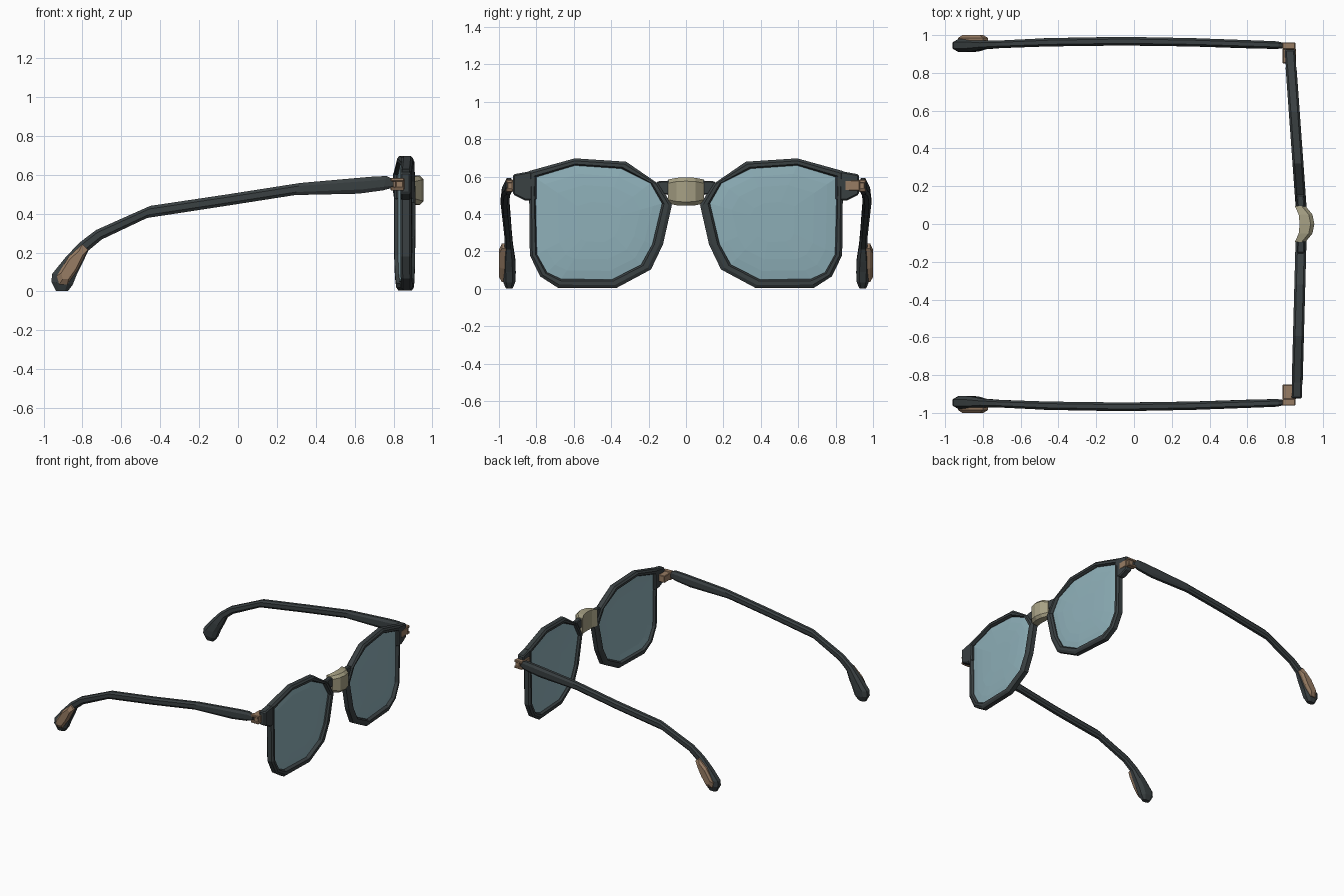
import bpy, bmesh
from mathutils import Vector

if "Cube" in bpy.data.objects:
    bpy.data.objects.remove(bpy.data.objects["Cube"])


def material(name, rgb, alpha=1.0):
    m = bpy.data.materials.new(name)
    m.diffuse_color = (*rgb, alpha)
    m.use_nodes = True
    m.node_tree.nodes["Principled BSDF"].inputs["Base Color"].default_value = m.diffuse_color
    return m


DARK = material("charcoal", (0.042, 0.052, 0.055))
LENS = material("blue_grey_lens", (0.27, 0.43, 0.48), 0.9)
BROWN = material("brown", (0.31, 0.20, 0.125))
CREAM = material("khaki", (0.38, 0.35, 0.23))


def loft(name, rings, mat, closed=False, bevel=0.0):
    """Skin equal-length rings; cap the ends, or join last to first."""
    bm = bmesh.new()
    vs = [[bm.verts.new(p) for p in r] for r in rings]
    n = len(vs[0])
    for i in range(len(vs) if closed else len(vs) - 1):
        a, b = vs[i], vs[(i + 1) % len(vs)]
        for j in range(n):
            k = (j + 1) % n
            bm.faces.new((a[j], a[k], b[k], b[j]))
    if not closed:
        bm.faces.new(vs[0])
        bm.faces.new(vs[-1])
    bmesh.ops.recalc_face_normals(bm, faces=bm.faces)
    me = bpy.data.meshes.new(name)
    bm.to_mesh(me)
    bm.free()
    me.materials.append(mat)
    ob = bpy.data.objects.new(name, me)
    bpy.context.collection.objects.link(ob)
    if bevel:
        b = ob.modifiers.new("bevel", 'BEVEL')
        b.width, b.segments = bevel, 1
    return ob


def box(name, x, y, z, mat, bevel=0.004):
    ring = lambda h: [(x[0], y[0], h), (x[1], y[0], h), (x[1], y[1], h), (x[0], y[1], h)]
    return loft(name, [ring(z[0]), ring(z[1])], mat, bevel=bevel)


# Rim outlines as (distance from centre, height)
OUTER = [(.075, .45), (.145, .56), (.32, .68), (.594, .698), (.84, .63), (.835, .18),
         (.78, .067), (.685, .006), (.37, .006), (.187, .104), (.123, .238)]
INNER = [(.128, .457), (.19, .565), (.345, .643), (.594, .66), (.807, .596), (.797, .185),
         (.743, .088), (.668, .053), (.396, .05), (.24, .13), (.18, .238)]
# Rim cross-section: (blend outer to inner, depth)
SECTION = [(0, -.018), (0, .018), (.35, .029), (.8, .029),
           (1, .015), (1, -.015), (.8, -.029), (.35, -.029)]
# Lens rings from back to front: (scale, depth)
DOME = [(.35, .004), (.65, .001), (.85, -.004), (1.02, -.012),
        (1.02, .004), (.85, .012), (.65, .017), (.35, .020)]
# Endpiece outline
END = [(.80, .635), (.925, .612), (.925, .505), (.86, .472), (.80, .472)]
# Temple stations: top x, z, bottom x, z, centre y, half width
TEMPLE = [(.80, .575, .80, .535, .945, .012), (.765, .594, .745, .52, .947, .020),
          (.685, .590, .62, .503, .950, .021), (.32, .558, .295, .496, .962, .022),
          (-.05, .5, -.07, .439, .968, .023), (-.452, .44, -.468, .378, .962, .022),
          (-.73, .316, -.70, .268, .951, .020), (-.817, .25, -.77, .21, .948, .023),
          (-.89, .172, -.80, .145, .947, .034), (-.956, .09, -.828, .09, .946, .036),
          (-.96, .05, -.85, .035, .945, .033), (-.936, .002, -.875, .002, .945, .018)]
# Inlay on the outside of each temple tip
PAD = [(-.80, .244), (-.772, .215), (-.825, .11), (-.878, .036), (-.92, .036), (-.932, .08), (-.87, .18)]
pad_mid = sum((Vector(p) for p in PAD), Vector((0, 0))) / len(PAD)
lens_mid = Vector((.46, .36))

for side, s, slope in (("left", 1, -.072), ("right", -1, -.027)):
    # Each front half is swept back by its own amount
    def place(u, z, d):
        return (.884 + slope * (u - .1) + d, s * u, z)

    # Rim, lens and frame lugs
    rim = []
    for t, d in SECTION:
        pts = [Vector(o).lerp(Vector(i), t) for o, i in zip(OUTER, INNER)]
        rim.append([place(p.x, p.y, d) for p in pts])
    loft(side + "_rim", rim, DARK, closed=True)
    lens = []
    for k, d in DOME:
        pts = [lens_mid.lerp(Vector(p), k) for p in INNER]
        lens.append([place(p.x, p.y, d) for p in pts])
    loft(side + "_lens", lens, LENS)
    loft(side + "_endpiece", [[place(u, z, d) for u, z in END] for d in (-.027, .027)],
         DARK, bevel=.008)
    lug = [(.07, .58), (.155, .575), (.155, .51), (.07, .50)]
    loft(side + "_bridge_lug", [[place(u, z, d) for u, z in lug] for d in (-.02, .02)],
         DARK, bevel=.006)

    # Temple arm
    rings = []
    for tx, tz, bx, bz, y, w in TEMPLE:
        T, B = Vector((tx, tz)), Vector((bx, bz))
        ring = []
        for t, f in ((0, .5), (.25, 1), (.75, 1), (1, .5), (1, -.5), (.75, -1), (.25, -1), (0, -.5)):
            p = T.lerp(B, t)
            ring.append((p.x, s * (y + f * w), p.y))
        rings.append(ring)
    loft(side + "_temple", rings, DARK)

    # Temple tip inlay
    rings = []
    for y, k in ((.95, 1), (.984, 1), (1.0, .7)):
        pts = [pad_mid.lerp(Vector(p), k) for p in PAD]
        rings.append([(p.x, s * y, p.y) for p in pts])
    loft(side + "_tip_inlay", rings, BROWN)

    # Hinge: two plates, a barrel and the leaf set into the endpiece
    ys = sorted((s * .925, s * .962))
    box(side + "_hinge_top_plate", (.785, .855), ys, (.566, .584), BROWN)
    box(side + "_hinge_low_plate", (.785, .855), ys, (.519, .537), BROWN)
    box(side + "_hinge_barrel", (.81, .85), sorted((s * .92, s * .956)), (.53, .57), BROWN)
    box(side + "_hinge_leaf", (.787, .857), sorted((s * .85, s * .93)), (.525, .58), BROWN)

# Arched bridge: y, back x, front x, bottom, top
BRIDGE = [(-.095, .852, .908, .457, .585), (-.05, .872, .945, .447, .594), (0, .877, .955, .445, .596),
          (.05, .872, .945, .447, .594), (.095, .852, .908, .457, .585)]
rings = []
for y, a, b, lo, hi in BRIDGE:
    c = .02
    rings.append([(a, y, lo), (b - c, y, lo), (b, y, lo + c), (b, y, hi - c), (b - c, y, hi), (a, y, hi)])
loft("bridge", rings, CREAM)
